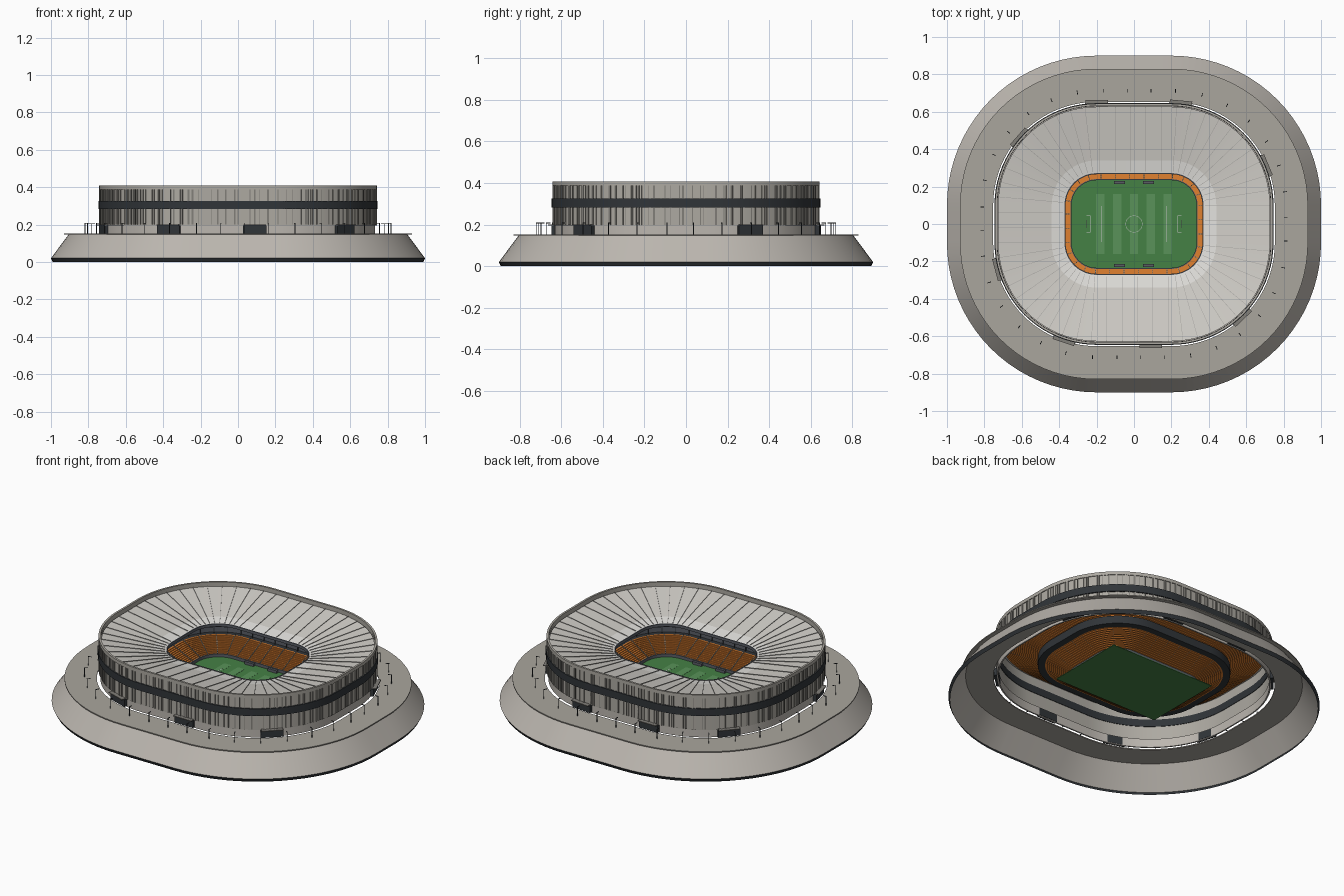
import bpy, bmesh, math, random
from mathutils import Vector, Matrix

if "Cube" in bpy.data.objects:
    bpy.data.objects.remove(bpy.data.objects["Cube"])

random.seed(4)
CX, CY = 0.2, 0.1          # core rectangle: every ring is an offset of it
mats = {}


def mat(name, r, g, b):
    m = bpy.data.materials.new(name)
    m.diffuse_color = (r, g, b, 1)
    m.use_nodes = True
    m.node_tree.nodes["Principled BSDF"].inputs["Base Color"].default_value = m.diffuse_color
    mats[name] = m


mat("concrete", .50, .47, .43)
mat("deck", .40, .38, .34)
mat("cladding", .42, .40, .36)
mat("fin", .22, .21, .19)
mat("dark", .03, .035, .04)
mat("glass", .10, .11, .13)
mat("roof", .64, .62, .58)
mat("roof_light", .76, .75, .72)
mat("rib", .42, .41, .39)
mat("seat", .75, .22, .03)
mat("grass", .06, .22, .06)
mat("grass_light", .10, .29, .10)
mat("white", .9, .9, .9)


def finish(name, bm, m, smooth=False):
    bmesh.ops.recalc_face_normals(bm, faces=bm.faces)
    me = bpy.data.meshes.new(name)
    bm.to_mesh(me)
    bm.free()
    ob = bpy.data.objects.new(name, me)
    bpy.context.collection.objects.link(ob)
    me.materials.append(mats[m])
    if smooth:
        bpy.context.view_layer.objects.active = ob
        ob.select_set(True)
        bpy.ops.object.shade_smooth_by_angle(angle=math.radians(25))
        ob.select_set(False)
    return ob


def ring(r, z, n=20):
    pts = []
    for k, (sx, sy) in enumerate([(1, 1), (-1, 1), (-1, -1), (1, -1)]):
        for i in range(n + 1):
            a = (k + i / n) * math.pi / 2
            pts.append((sx * CX + r * math.cos(a), sy * CY + r * math.sin(a), z))
    return pts


def loft(name, profile, m, closed=False, smooth=True):
    """Sweep an (offset, height) profile around the stadium outline."""
    bm = bmesh.new()
    rows = [[bm.verts.new(p) for p in ring(r, z)] for r, z in profile]
    if closed:
        rows.append(rows[0])
    for a, b in zip(rows, rows[1:]):
        for i in range(len(a)):
            j = (i + 1) % len(a)
            bm.faces.new((a[i], a[j], b[j], b[i]))
    return finish(name, bm, m, smooth)


def band(name, r0, r1, z0, z1, m):
    return loft(name, [(r0, z0), (r1, z0), (r1, z1), (r0, z1)], m, True)


def along(t, ref=.54):
    """Core point and outward angle at fraction t of the outline length."""
    q = ref * math.pi / 2
    s = (t % 1) * (4 * q + 4 * CX + 4 * CY)
    corners = [(CX, CY), (-CX, CY), (-CX, -CY), (CX, -CY)]
    for k in range(4):
        c, d = Vector(corners[k]), Vector(corners[(k + 1) % 4])
        if s <= q:
            return c, (k + s / q) * math.pi / 2
        s -= q
        if s <= (d - c).length:
            return c.lerp(d, s / (d - c).length), (k + 1) * math.pi / 2
        s -= (d - c).length
    return Vector(corners[0]), 0


def at(core, a, r, z):
    return Vector((core.x + r * math.cos(a), core.y + r * math.sin(a), z))


def box(bm, c, size, a=0):
    M = Matrix.Translation(c) @ Matrix.Rotation(a, 4, 'Z') @ Matrix.Diagonal((*size, 1))
    bmesh.ops.create_cube(bm, size=1, matrix=M)


def bar(bm, p, q, w, h):
    d = q - p
    M = Matrix.Translation((p + q) / 2) @ d.to_track_quat('X', 'Z').to_matrix().to_4x4()
    bmesh.ops.create_cube(bm, size=1, matrix=M @ Matrix.Diagonal((d.length, w, h, 1)))


def steps(r0, z0, r1, z1, n):
    out = []
    for i in range(n):
        z = z0 + (z1 - z0) * i / (n - 1)
        out += [(r0 + (r1 - r0) * i / n, z), (r0 + (r1 - r0) * (i + 1) / n, z)]
    return out


# Podium: open sloped skirt, dark foot, thin deck with a slot around the wall
loft("podium_slope", [(.80, .02), (.705, .148)], "concrete")
loft("podium_foot", [(.79, 0), (.80, .02)], "dark")
band("podium_deck", .553, .73, .147, .153, "deck")

# Outer wall
band("lower_wall", .525, .533, .148, .20, "concrete")
band("facade", .533, .538, .195, .392, "cladding")
band("facade_dark_band", .53, .546, .282, .326, "dark")
band("parapet_cap", .531, .543, .388, .408, "cladding")

# Irregular vertical facade fins
for name, n, m in (("facade_fins_light", 120, "cladding"), ("facade_fins_dark", 130, "fin")):
    bm = bmesh.new()
    for i in range(n):
        c, a = along((i + random.uniform(-.45, .45)) / n)
        box(bm, at(c, a, .539, .294), (.007, random.choice((.003, .005, .009)), .19), a)
    finish(name, bm, m)

# Entrance gates with canopies
gates, canopies = bmesh.new(), bmesh.new()
for x, y in [(-.37, -.61), (.09, -.64), (.57, -.49), (-.72, -.24),
             (.70, .31), (.25, .64), (-.20, .64), (-.60, .45)]:
    c = Vector((max(-CX, min(CX, x)), max(-CY, min(CY, y))))
    a = math.atan2(y - c.y, x - c.x)
    box(gates, at(c, a, .535, .174), (.024, .125, .044), a)
    box(canopies, at(c, a, .545, .198), (.035, .12, .005), a)
finish("entrance_gates", gates, "dark")
finish("gate_canopies", canopies, "fin")

# Lamp posts on the deck
bm = bmesh.new()
for i in range(36):
    c, a = along((i + .5) / 36)
    box(bm, at(c, a, .62, .18), (.003, .003, .056), a)
    box(bm, at(c, a, .612, .208), (.02, .004, .003), a)
finish("lamp_posts", bm, "dark")

# Roof: sloping ring with a pale inner strip, dark lip and radial ribs
R0, Z0, R1, Z1, RM = .17, .322, .527, .384, .24
ZM = Z0 + (Z1 - Z0) * (RM - R0) / (R1 - R0)
loft("roof_outer", [(RM, ZM), (R1, Z1), (R1, Z1 - .008), (RM, ZM - .008)], "roof", True)
loft("roof_inner", [(R0, Z0), (RM, ZM), (RM, ZM - .008), (R0, Z0 - .008)], "roof_light", True)
band("roof_lip", .166, .172, Z0 - .014, Z0 + .003, "glass")
bm = bmesh.new()
for i in range(56):
    c, a = along(i / 56)
    bar(bm, at(c, a, R0 + .01, Z0 + .003), at(c, a, R1, Z1 + .001), .0025, .004)
finish("roof_ribs", bm, "rib")

# Seating bowl
loft("lower_tier", steps(.14, .155, .27, .215, 12), "seat", smooth=False)
loft("concourse", [(.27, .215), (.31, .215), (.31, .262), (.278, .262)], "dark")
band("suite_glass", .292, .298, .218, .255, "glass")
band("tier_fascia", .274, .282, .255, .28, "glass")
loft("upper_tier", steps(.28, .272, .51, .366, 20), "seat", smooth=False)
bm = bmesh.new()
for i in range(40):
    c, a = along(i / 40, .29)
    box(bm, at(c, a, .29, .237), (.006, .004, .044), a)
finish("suite_mullions", bm, "dark")
bm = bmesh.new()
for i in range(32):
    c, a = along(i / 32, .2)
    bar(bm, at(c, a, .142, .158), at(c, a, .268, .219), .004, .004)
    bar(bm, at(c, a, .285, .276), at(c, a, .508, .369), .004, .004)
finish("stair_aisles", bm, "fin")

# Pitch
PZ = .140
bm = bmesh.new()
box(bm, (0, 0, PZ - .002), (.70, .49, .004))
finish("pitch", bm, "grass")
band("pitch_barrier", .134, .14, PZ, .158, "glass")
bm = bmesh.new()
for i in range(5):
    box(bm, ((i - 2) * .09, 0, PZ + .0005), (.045, .32, .001))
finish("mown_stripes", bm, "grass_light")

# Pitch markings, goals and benches
bm = bmesh.new()
L = .003
for s in (-1, 1):
    box(bm, (s * .172, 0, PZ + .001), (L, .19, .002))
    box(bm, (s * .235, 0, PZ + .001), (L, .09, .002))
    for t in (-1, 1):
        box(bm, (s * .245, t * .045, PZ + .001), (.02, L, .002))
        box(bm, (s * .255, t * .02, PZ + .01), (.002, .002, .02))
    box(bm, (s * .255, 0, PZ + .02), (.002, .04, .002))
for i in range(32):
    a = i * math.tau / 32
    box(bm, (.044 * math.cos(a), .044 * math.sin(a), PZ + .001), (.002, .009, .002), a)
finish("pitch_markings", bm, "white")
bm = bmesh.new()
for sx in (-1, 1):
    for sy in (-1, 1):
        box(bm, (sx * .078, sy * .222, PZ + .008), (.06, .014, .016))
finish("team_benches", bm, "glass")
